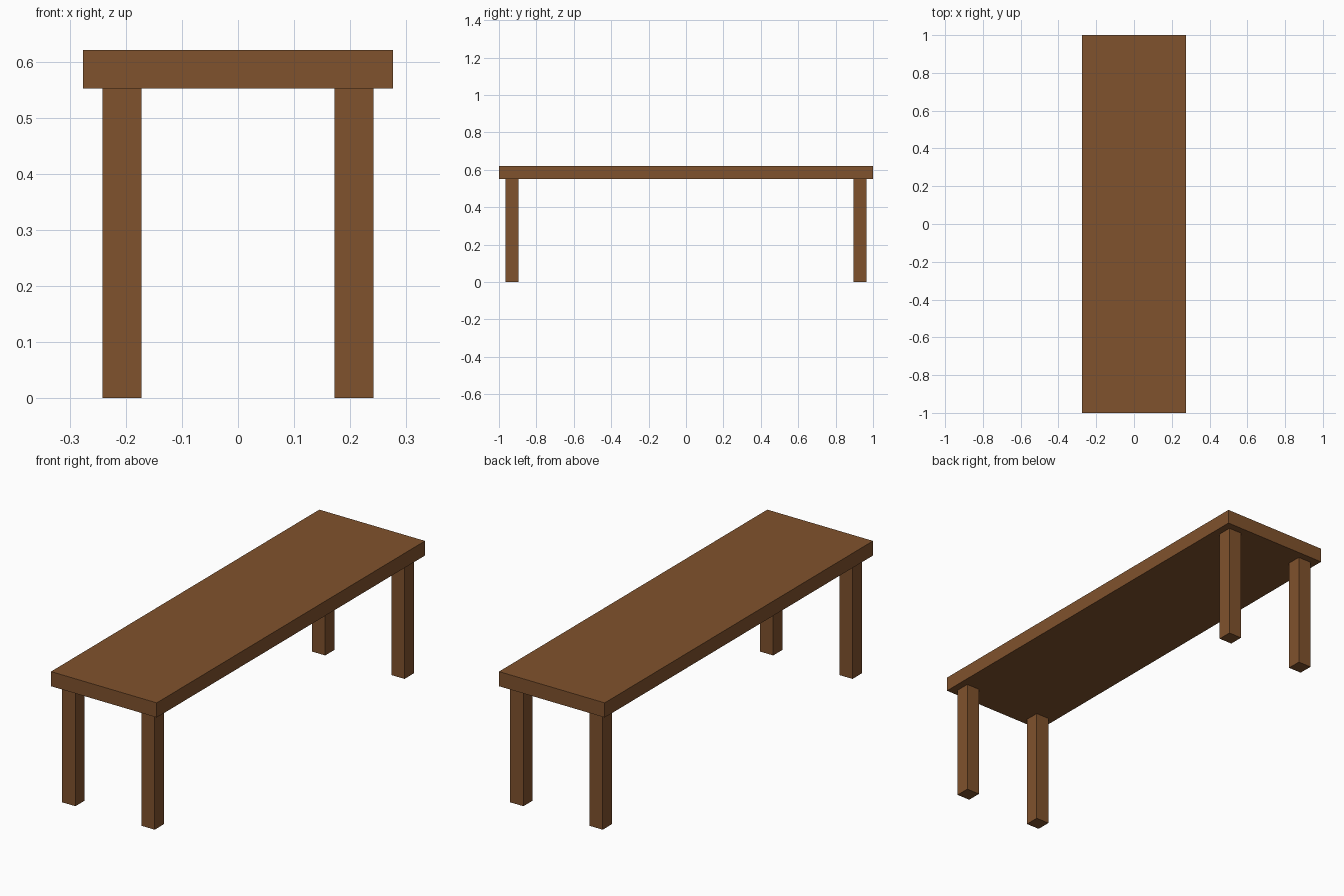
import bpy

if "Cube" in bpy.data.objects:
    bpy.data.objects.remove(bpy.data.objects["Cube"])

U = 2 / 29  # one plank thickness

wood = bpy.data.materials.new("brown_wood")
wood.diffuse_color = (0.216, 0.084, 0.026, 1)
wood.use_nodes = True
wood.node_tree.nodes["Principled BSDF"].inputs["Base Color"].default_value = wood.diffuse_color


def box(name, centre, size):
    bpy.ops.mesh.primitive_cube_add(size=1, location=centre)
    ob = bpy.context.object
    ob.name = name
    ob.scale = size
    bpy.ops.object.transform_apply(location=False, rotation=False, scale=True)
    ob.data.materials.append(wood)
    return ob


# Long flat top
box("table_top", (0, 0, 8.5 * U), (8 * U, 2, U))

# Four square legs, inset from the edges
for sy, end in ((-1, "front"), (1, "back")):
    for sx, side in ((-1, "left"), (1, "right")):
        box(f"{end}_{side}_leg", (sx * 3 * U, sy * 13.5 * U, 4 * U), (U, U, 8 * U))
